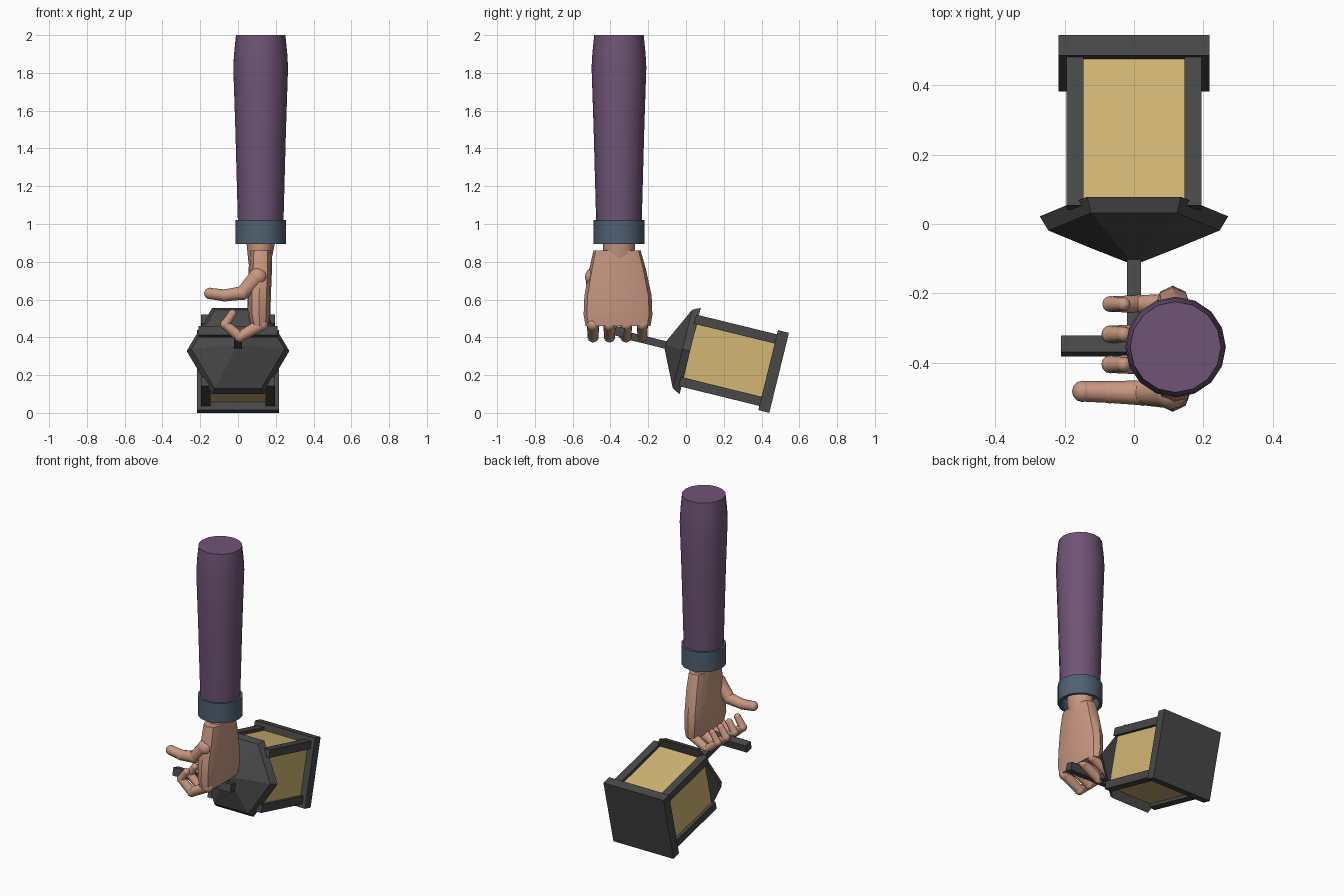
import bpy, bmesh
from math import sin, cos, pi, radians, copysign
from mathutils import Matrix, Vector

cube = bpy.data.objects.get("Cube")
if cube:
    bpy.data.objects.remove(cube)


def material(name, rgb):
    m = bpy.data.materials.new(name)
    m.use_nodes = True
    col = (*rgb, 1)
    m.diffuse_color = col
    m.node_tree.nodes["Principled BSDF"].inputs["Base Color"].default_value = col
    return m


PURPLE = material("purple cloth", (0.16, 0.088, 0.18))
SLATE = material("slate cuff", (0.08, 0.117, 0.165))
SKIN = material("skin", (0.58, 0.315, 0.22))
METAL = material("dark metal", (0.065, 0.065, 0.065))
GLASS = material("amber glass", (0.65, 0.47, 0.175))


def finish(name, bm, mat, smooth=None):
    bmesh.ops.recalc_face_normals(bm, faces=bm.faces)
    me = bpy.data.meshes.new(name)
    bm.to_mesh(me)
    bm.free()
    me.materials.append(mat)
    ob = bpy.data.objects.new(name, me)
    bpy.context.collection.objects.link(ob)
    if smooth:
        bpy.ops.object.select_all(action='DESELECT')
        ob.select_set(True)
        bpy.context.view_layer.objects.active = ob
        bpy.ops.object.shade_smooth_by_angle(angle=radians(smooth))
    return ob


def loft(name, sections, mat, sides=16, power=1.0, smooth=None, closed=False, start=0.0):
    """Sections are (z, centre x, centre y, half x, half y)."""
    bm = bmesh.new()
    rings = []
    for z, cx, cy, hx, hy in sections:
        ring = []
        for i in range(sides):
            a = start + 2 * pi * i / sides
            c, s = cos(a), sin(a)
            ring.append(bm.verts.new((cx + hx * copysign(abs(c) ** power, c),
                                      cy + hy * copysign(abs(s) ** power, s), z)))
        rings.append(ring)
    pairs = list(zip(rings, rings[1:]))
    if closed:
        pairs.append((rings[-1], rings[0]))
    for a, b in pairs:
        for i in range(sides):
            j = (i + 1) % sides
            bm.faces.new((a[i], a[j], b[j], b[i]))
    if not closed:
        bm.faces.new(rings[0])
        bm.faces.new(rings[-1])
    return finish(name, bm, mat, smooth)


def digit(name, joints):
    """Tapered segments with a ball at every joint; joints are (point, radius)."""
    bm = bmesh.new()
    for p, r in joints:
        bmesh.ops.create_uvsphere(bm, u_segments=12, v_segments=8, radius=r,
                                  matrix=Matrix.Translation(p))
    for (p, r), (q, t) in zip(joints, joints[1:]):
        p, q = Vector(p), Vector(q)
        turn = (q - p).to_track_quat('Z', 'Y').to_matrix().to_4x4()
        bmesh.ops.create_cone(bm, segments=12, radius1=r * 0.95, radius2=t * 0.95,
                              depth=(q - p).length,
                              matrix=Matrix.Translation((p + q) / 2) @ turn)
    return finish(name, bm, SKIN, 40)


# Sleeve and hollow cuff
AX, AY = 0.12, -0.355


def round_sections(pairs):
    return [(z, AX, AY, r, r) for z, r in pairs]


loft("sleeve", round_sections([(0.97, 0.118), (1.02, 0.121), (1.5, 0.134), (1.83, 0.145),
                               (1.9, 0.141), (2.0, 0.131)]), PURPLE, smooth=35)
loft("cuff", round_sections([(0.893, 0.134), (1.022, 0.134), (1.022, 0.115), (0.893, 0.115)]),
     SLATE, smooth=35, closed=True)

# Wrist and palm
loft("wrist", [(0.98, AX, AY, 0.078, 0.09), (0.89, AX, AY, 0.074, 0.085),
               (0.8, 0.115, AY, 0.06, 0.08), (0.72, 0.115, AY, 0.05, 0.08)],
     SKIN, sides=12, smooth=40)
loft("palm", [(0.86, 0.12, -0.365, 0.058, 0.125), (0.76, 0.118, -0.362, 0.062, 0.15),
              (0.62, 0.112, -0.36, 0.062, 0.178), (0.52, 0.112, -0.36, 0.06, 0.182),
              (0.46, 0.115, -0.36, 0.048, 0.172)],
     SKIN, sides=12, power=0.7, smooth=40)

# Thumb and four curled fingers
digit("thumb", [((0.105, -0.485, 0.72), 0.05), ((0.025, -0.487, 0.635), 0.038),
                ((-0.07, -0.485, 0.622), 0.033), ((-0.148, -0.483, 0.632), 0.031)])
for k, name in enumerate(("index", "middle", "ring", "little")):
    y = -0.492 + 0.087 * k
    size = 0.9 if k == 3 else 1.0
    digit(name + "_finger", [((0.125, y, 0.468), 0.035 * size),
                             ((0.01, y, 0.403), 0.03 * size),
                             ((-0.068, y, 0.468), 0.026 * size),
                             ((-0.03, y, 0.525), 0.022 * size)])

# Lantern, built upright from its base and then tipped forward
TIP = Matrix.Translation((0, 0.493, 0.212)) @ Matrix.Rotation(radians(76.2), 4, 'X')


def lantern_box(name, size, centre, mat):
    bm = bmesh.new()
    bmesh.ops.create_cube(bm, size=1, matrix=Matrix.Translation(centre) @ Matrix.Diagonal((*size, 1)))
    ob = finish(name, bm, mat)
    ob.matrix_world = TIP
    return ob


lantern_box("lantern_base", (0.436, 0.436, 0.06), (0, 0, 0.03), METAL)
lantern_box("lantern_glass", (0.35, 0.35, 0.44), (0, 0, 0.27), GLASS)
for sx in (-1, 1):
    for sy in (-1, 1):
        side = "left" if sx > 0 else "right"
        level = "upper" if sy > 0 else "lower"
        lantern_box(f"lantern_post_{level}_{side}", (0.05, 0.05, 0.45),
                    (0.17 * sx, 0.17 * sy, 0.275), METAL)

roof = loft("lantern_roof", [(s, 0, 0, r, r) for s, r in
                             ((0.487, 0.2), (0.485, 0.272), (0.527, 0.247), (0.618, 0.028))],
            METAL, sides=6)
roof.matrix_world = TIP
lantern_box("lantern_stem", (0.04, 0.04, 0.28), (0, 0, 0.73), METAL)
lantern_box("lantern_handle", (0.42, 0.05, 0.05), (0, 0.01, 0.872), METAL)
